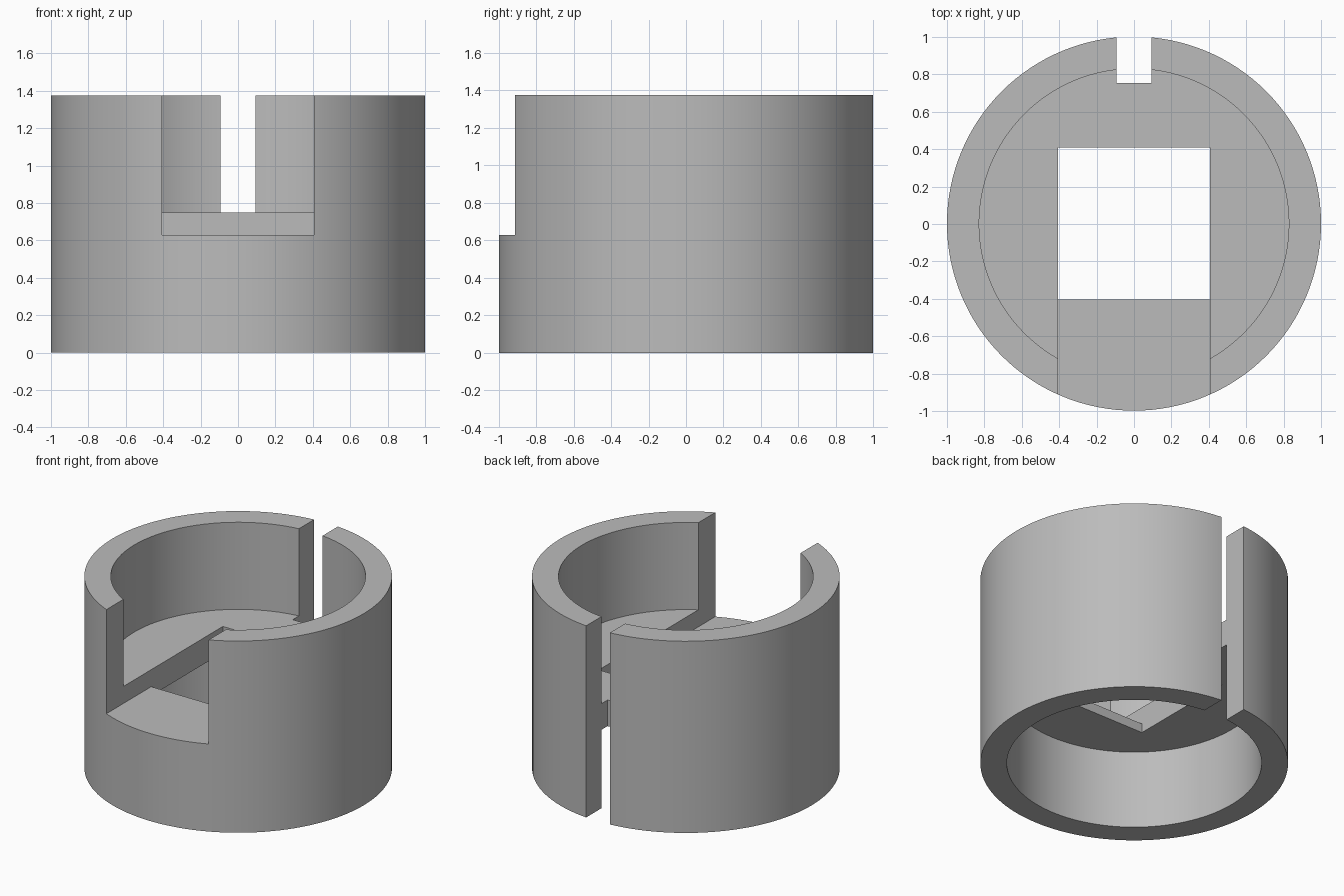
import bpy
import bmesh
import math
from mathutils import Matrix, Vector

cube = bpy.data.objects.get("Cube")
if cube:
    bpy.data.objects.remove(cube, do_unlink=True)

HEIGHT, BORE = 1.375, 0.828
FLOOR_LOW, FLOOR_TOP, NOTCH_Z = 0.5625, 0.75, 0.628
HALF, SLOT = 0.406, 0.094
SEGMENTS = 128
OVER = 0.2

grey = bpy.data.materials.new("plain grey")
grey.use_nodes = True
colour = (0.5, 0.5, 0.5, 1)
grey.diffuse_color = colour
grey.node_tree.nodes["Principled BSDF"].inputs["Base Color"].default_value = colour


def make_object(name, bm):
    mesh = bpy.data.meshes.new(name)
    bm.to_mesh(mesh)
    bm.free()
    mesh.materials.append(grey)
    obj = bpy.data.objects.new(name, mesh)
    bpy.context.collection.objects.link(obj)
    return obj


def cylinder(name, radius, low, high):
    bm = bmesh.new()
    bmesh.ops.create_cone(bm, cap_ends=True, segments=SEGMENTS, radius1=radius,
                          radius2=radius, depth=high - low,
                          matrix=Matrix.Translation((0, 0, (low + high) / 2)))
    return make_object(name, bm)


def box(name, low, high):
    low, high = Vector(low), Vector(high)
    bm = bmesh.new()
    bmesh.ops.create_cube(bm, size=1, matrix=Matrix.Translation((low + high) / 2)
                          @ Matrix.Diagonal((high - low).to_4d()))
    return make_object(name, bm)


# Outer drum, then the volumes cut out of it
collar = cylinder("slotted_collar", 1, 0, HEIGHT)
top = HEIGHT + OVER
cutters = [
    cylinder("upper_bore", BORE, FLOOR_TOP, top),
    cylinder("lower_bore", BORE, -OVER, FLOOR_LOW),
    box("front_notch", (-HALF, -1 - OVER, NOTCH_Z), (HALF, HALF, top)),
    box("square_hole", (-HALF, -HALF, -OVER), (HALF, HALF, top)),
    box("back_slot", (-SLOT, 0.752, -OVER), (SLOT, 1 + OVER, top)),
]
bpy.ops.object.select_all(action="DESELECT")
bpy.context.view_layer.objects.active = collar
collar.select_set(True)
for cutter in cutters:
    cut = collar.modifiers.new(cutter.name, "BOOLEAN")
    cut.operation = "DIFFERENCE"
    cut.solver = "EXACT"
    cut.object = cutter
    bpy.ops.object.modifier_apply(modifier=cut.name)
    bpy.data.objects.remove(cutter, do_unlink=True)

# Centre the collar and smooth its round walls
collar.data.transform(Matrix.Translation((0, 0.002, 0)))
bpy.ops.object.shade_smooth_by_angle(angle=math.radians(30))
